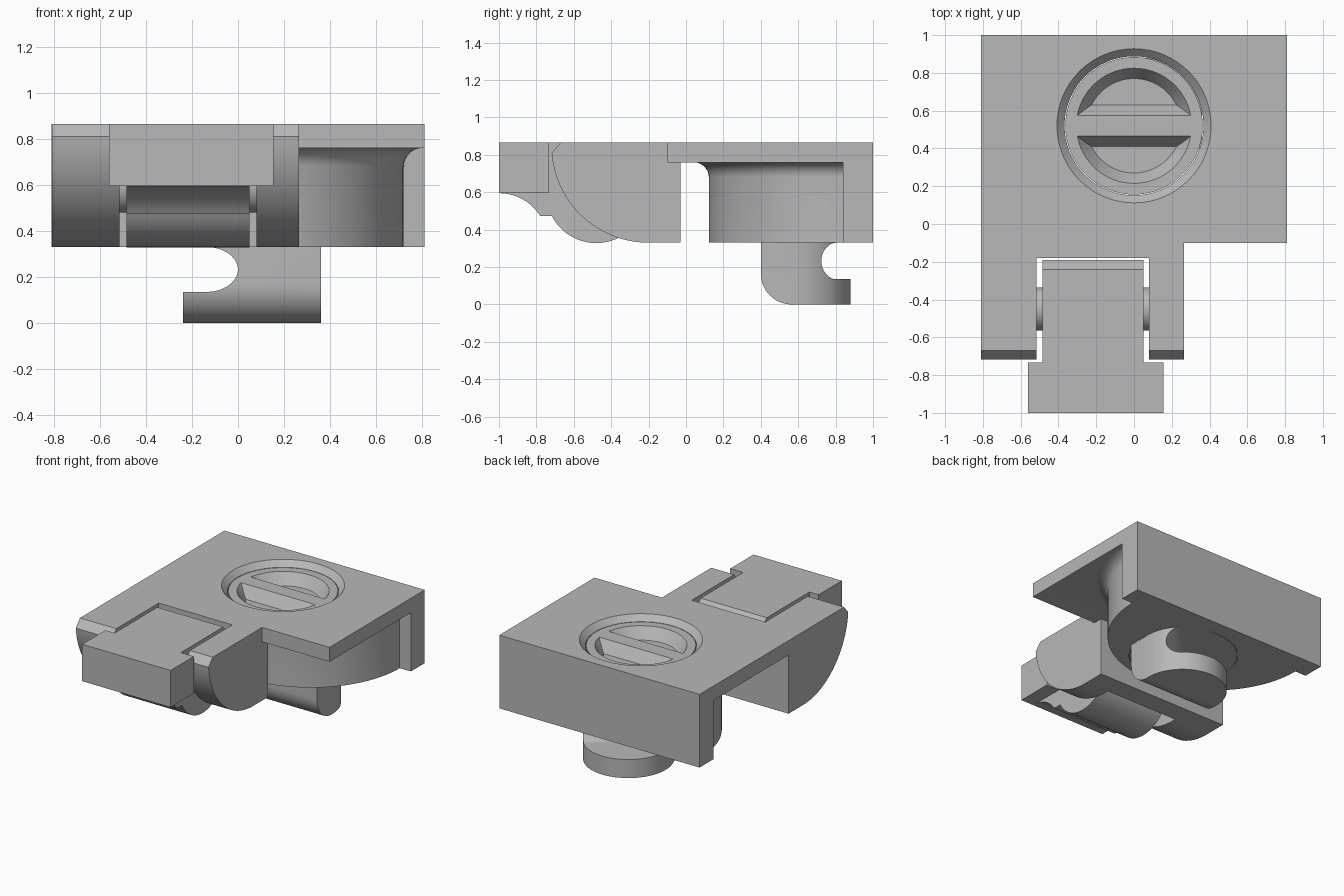
import bpy, bmesh
from math import sin, cos, pi, radians
from mathutils import Matrix

cube = bpy.data.objects.get("Cube")
if cube:
    bpy.data.objects.remove(cube, do_unlink=True)

metal = bpy.data.materials.new("plain_grey")
metal.use_nodes = True
grey = (0.48, 0.48, 0.48, 1)
metal.diffuse_color = grey
metal.node_tree.nodes["Principled BSDF"].inputs["Base Color"].default_value = grey


def arc(cx, cy, r, a, b, n=16):
    """Points on an arc from angle a to b in degrees."""
    angles = [radians(a + (b - a) * i / n) for i in range(n + 1)]
    return [(cx + r * cos(t), cy + r * sin(t)) for t in angles]


def loft(name, rings):
    """Closed solid skinned through rings of equal length."""
    bm = bmesh.new()
    loops = [[bm.verts.new(p) for p in ring] for ring in rings]
    n = len(loops[0])
    for lo, hi in zip(loops, loops[1:]):
        for i in range(n):
            j = (i + 1) % n
            bm.faces.new((lo[i], lo[j], hi[j], hi[i]))
    bm.faces.new(loops[0])
    bm.faces.new(loops[-1])
    bmesh.ops.recalc_face_normals(bm, faces=bm.faces)
    mesh = bpy.data.meshes.new(name)
    bm.to_mesh(mesh)
    bm.free()
    mesh.materials.append(metal)
    obj = bpy.data.objects.new(name, mesh)
    bpy.context.collection.objects.link(obj)
    return obj


def across(name, pts, x0, x1):
    """Side profile in y, z extruded along x."""
    return loft(name, [[(x, y, z) for y, z in pts] for x in (x0, x1)])


def upright(name, pts, z0, z1):
    """Plan outline in x, y extruded along z."""
    return loft(name, [[(x, y, z) for x, y in pts] for z in (z0, z1)])


def box(name, x0, x1, y0, y1, z0, z1):
    return upright(name, [(x0, y0), (x1, y0), (x1, y1), (x0, y1)], z0, z1)


def turned(name, cx, cy, profile, sweep=360, n=64):
    """Stack of circular outlines, given as radius and height."""
    last = n if sweep < 360 else n - 1
    return loft(name, [[(cx + r * cos(radians(180 + sweep * i / n)),
                         cy + r * sin(radians(180 + sweep * i / n)), z)
                        for i in range(last + 1)] for r, z in profile])


def combine(obj, op, *others):
    """Apply booleans and remove the helper solids."""
    for other in others:
        mod = obj.modifiers.new("shape", "BOOLEAN")
        mod.operation, mod.solver, mod.object = op, "EXACT", other
        deps = bpy.context.evaluated_depsgraph_get()
        mesh = bpy.data.meshes.new_from_object(obj.evaluated_get(deps))
        obj.modifiers.clear()
        obj.data = mesh
        bpy.data.objects.remove(other, do_unlink=True)
    return obj


TOP, BASE = 0.865, 0.33
SCREW_Y = 0.52

# Housing: plate, back wall and half-round boss with a filleted neck
housing = box("housing", -0.81, 0.81, -0.1, 1, 0.76, TOP)
back_wall = box("back_wall", -0.81, 0.81, 0.84, 1, BASE, 0.8)
neck = [(0.72, BASE)] + arc(0.8, 0.68, 0.08, 180, 90, 8) + [(0.8, 0.8)]
boss = turned("boss", 0, 0.842, neck, 180)

# Hinge block: rounded ears with a slot for the lever
ear_side = [(-0.03, BASE), (-0.03, TOP), (-0.67, TOP)]
ear_side += arc(-0.2, 0.85, 0.52, 184.5, 270, 24)
hinge = across("hinge", ear_side, -0.809, 0.265)
slot = box("slot", -0.515, 0.08, -1, -0.18, 0, 1)
combine(hinge, "DIFFERENCE", slot)
combine(housing, "UNION", back_wall, boss, hinge)

# Countersunk screw hole
hole = turned("hole", 0, SCREW_Y,
              [(0.368, 0.2), (0.368, 0.825), (0.418, 0.875)])
combine(housing, "DIFFERENCE", hole)

# Lever: rounded body, wider grip and hinge pin
lever_side = [(-0.24, TOP), (-1, TOP), (-1, 0.595)]
lever_side += arc(-1, 0.335, 0.26, 90, 32, 10)[1:]
lever_side += arc(-0.48, 0.595, 0.267, 207, 360, 30)
lever_side += [(-0.19, 0.63), (-0.19, 0.81)]
lever = across("lever", lever_side, -0.485, 0.05)
grip = box("grip", -0.56, 0.155, -1.0, -0.732, 0.595, TOP)
pin = across("pin", arc(-0.45, 0.595, 0.115, 0, 352.5, 47), -0.53, 0.095)
combine(lever, "UNION", grip)

# Screw body with a dished recess split by a finger bar
screw = turned("locking_screw", 0, SCREW_Y, [(0.364, BASE), (0.364, 0.825)])
recess = turned("recess", 0, SCREW_Y,
                [(0.25, 0.745), (0.305, 0.825), (0.305, 0.9)])
bar = across("bar", [(0.4, 0.73), (0.465, 0.825), (0.465, 1),
                     (0.575, 1), (0.575, 0.825), (0.64, 0.73)], -1, 1)
combine(recess, "DIFFERENCE", bar)
combine(screw, "DIFFERENCE", recess)

# Locking cam below the screw: rounded front edge, oblique notch
cam = upright("cam", [(-0.24, 0.3), (0.36, 0.3)]
              + arc(0.06, 0.58, 0.3, 0, 180, 40), 0, 0.34)
cam_side = [(1, -0.1), (1, 0.5), (0.4, 0.5)]
cam_side += arc(0.565, 0.165, 0.165, 180, 270) + [(0.6, 0), (0.6, -0.1)]
front_shape = across("front_shape", cam_side, -1, 1)
combine(cam, "INTERSECT", front_shape)
depth, r = 0.283, 0.0975
notch = across("notch", [(1.5, 0.135), (1.5, 0.33)]
               + arc(depth + r, 0.2325, r, 90, 270, 20), -1.5, 1.5)
notch.data.transform(Matrix.Rotation(pi / 4, 4, "Z"))
combine(cam, "DIFFERENCE", notch)
combine(screw, "UNION", cam)

# Smooth the rounded surfaces, keep crisp edges
bpy.ops.object.select_all(action="DESELECT")
for part in (housing, lever, pin, screw):
    part.select_set(True)
    bpy.context.view_layer.objects.active = part
bpy.ops.object.shade_smooth_by_angle(angle=radians(25))
